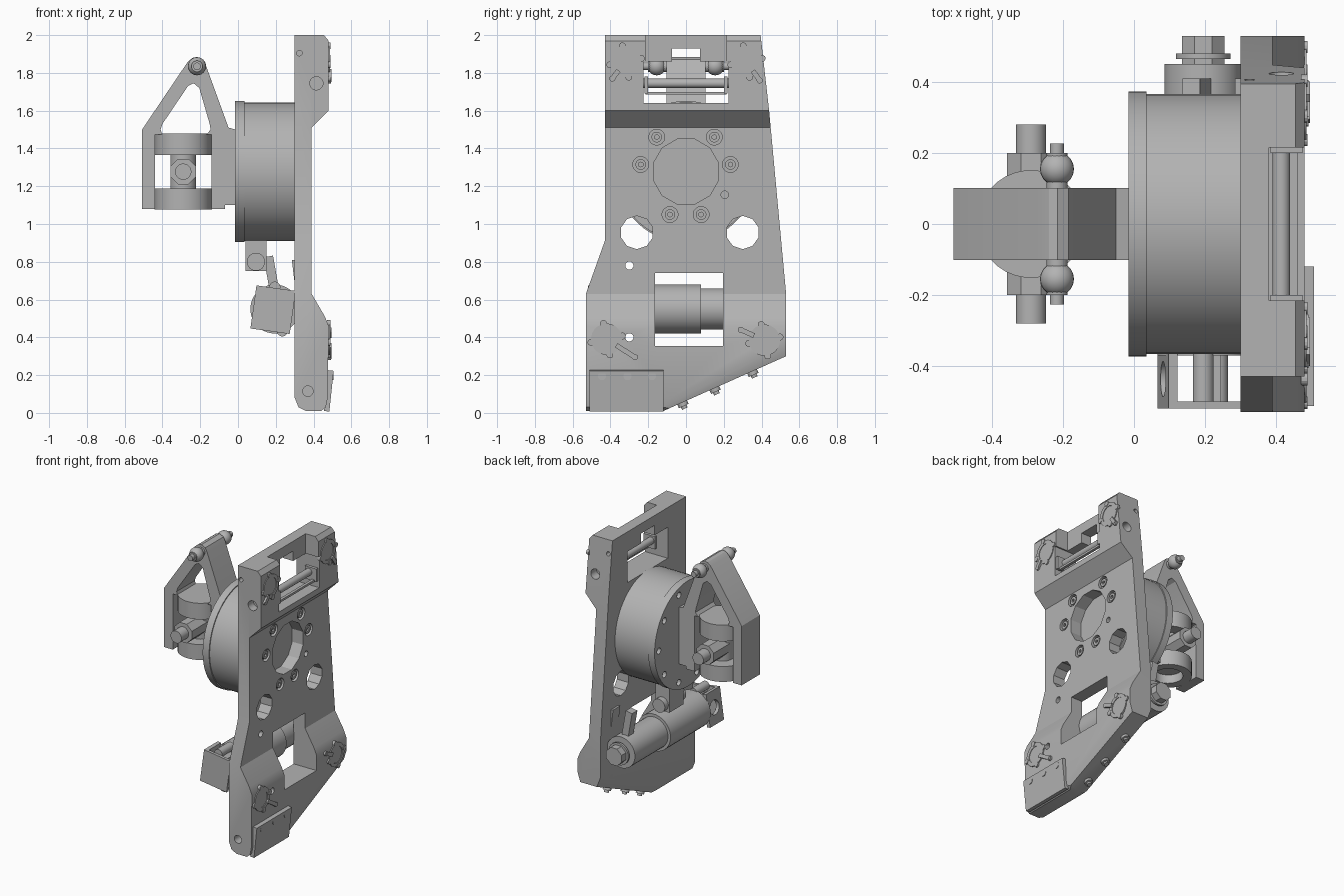
import bpy, bmesh, math
from mathutils import Matrix, Vector

cube = bpy.data.objects.get("Cube")
if cube:
    bpy.data.objects.remove(cube)

metal = bpy.data.materials.new("machined grey")
metal.use_nodes = True
GREY = (0.45, 0.45, 0.45, 1)
metal.diffuse_color = GREY
metal.node_tree.nodes["Principled BSDF"].inputs["Base Color"].default_value = GREY


def place(axis, u, v, w):
    return {"x": (w, u, v), "y": (u, w, v), "z": (u, v, w)}[axis]


def prism(name, pts, axis, a, b):
    """Polygon in the plane across an axis, extruded from a to b."""
    bm = bmesh.new()
    face = bm.faces.new([bm.verts.new(place(axis, u, v, a)) for u, v in pts])
    grown = bmesh.ops.extrude_face_region(bm, geom=[face])["geom"]
    shift = Vector(place(axis, 0, 0, b - a))
    bmesh.ops.translate(bm, vec=shift, verts=[g for g in grown if isinstance(g, bmesh.types.BMVert)])
    bmesh.ops.recalc_face_normals(bm, faces=bm.faces)
    me = bpy.data.meshes.new(name)
    bm.to_mesh(me)
    bm.free()
    me.materials.append(metal)
    ob = bpy.data.objects.new(name, me)
    bpy.context.collection.objects.link(ob)
    return ob


def ring(u, v, r, n):
    return [(u + r * math.cos(math.tau * (i + .5) / n), v + r * math.sin(math.tau * (i + .5) / n))
            for i in range(n)]


def cyl(name, axis, u, v, r, a, b, n=32):
    return prism(name, ring(u, v, r, n), axis, a, b)


def box(name, x, y, z):
    return prism(name, [(x[0], z[0]), (x[1], z[0]), (x[1], z[1]), (x[0], z[1])], "y", *y)


def spin(ob, axis, degrees, pivot):
    p = Vector(pivot)
    ob.data.transform(Matrix.Translation(p) @ Matrix.Rotation(math.radians(degrees), 4, axis)
                      @ Matrix.Translation(-p))
    return ob


def cut(ob, *cutters, op="DIFFERENCE"):
    for c in cutters:
        m = ob.modifiers.new("cut", "BOOLEAN")
        m.operation, m.object, m.solver = op, c, "EXACT"
    dg = bpy.context.evaluated_depsgraph_get()
    me = bpy.data.meshes.new_from_object(ob.evaluated_get(dg))
    ob.modifiers.clear()
    ob.data = me
    for c in cutters:
        bpy.data.objects.remove(c)


# Main plate: side profile trimmed by the face outline
side = [(.30, 2), (.455, 2), (.48, 1.97), (.48, 1.6), (.39, 1.51), (.39, .63), (.46, .51),
        (.48, .46), (.475, .08), (.465, .03), (.44, .01), (.36, .01), (.32, .03), (.30, .08)]
face = [(-.43, 2), (.395, 2), (.44, 1.6), (.53, .63), (.53, .30), (-.12, .01),
        (-.12, -.1), (-.53, -.1), (-.53, .63), (-.43, .91)]
plate = prism("main_plate", side, "y", -.6, .6)
cut(plate, prism("outline", face, "x", .2, .6), op="INTERSECT")

# Plate openings
holes = [box("c", (.2, .6), (-.225, .225), (1.64, 1.86)),
         box("c", (.2, .6), (-.075, .075), (1.8, 1.93)),
         box("c", (.38, .6), (-.215, .215), (1.64, 2.1)),
         box("c", (.2, .6), (-.165, .195), (.355, .74)),
         cyl("c", "x", 0, 1.277, .178, .2, .6, 12),
         cyl("c", "x", -.26, .955, .088, .2, .6, 10),
         cyl("c", "x", .30, .955, .088, .2, .6, 10),
         cyl("c", "x", .205, 1.155, .02, .34, .6, 12),
         cyl("c", "x", -.30, .78, .022, .2, .6, 12),
         cyl("c", "x", -.30, .40, .022, .2, .6, 12)]
bolts = [(-.155, 1.46), (.15, 1.46), (-.24, 1.315), (.235, 1.315), (-.085, 1.05), (.08, 1.05)]
holes += [cyl("c", "x", y, z, .042, .365, .6, 20) for y, z in bolts]
for x, z, r in [(.37, .115, .028), (.415, 1.745, .035), (.325, 1.905, .015)]:
    holes += [cyl("c", "y", x, z, r, -.6, -.37, 16), cyl("c", "y", x, z, r, .36, .6, 16)]
# Rounded slanted lower edge
for x, w in [(.29, .06), (.49, -.05)]:
    c = prism("c", [(x, -.05), (x, .09), (x + w, -.05)], "y", 0, .8)
    spin(c, "X", 24, (0, 0, 0))
    c.data.transform(Matrix.Translation((0, -.12, .01)))
    holes.append(c)
cut(plate, *holes)

for y, z in bolts:
    head = cyl("plate_bolt", "x", y, z, .028, .35, .385, 16)
    cut(head, cyl("c", "x", y, z, .013, .37, .4, 6))

# Rods across the upper notch
cyl("notch_rod", "y", .415, 1.745, .025, -.225, .225, 16)
box("notch_bar", (.44, .46), (-.215, .215), (1.685, 1.70))
for s in (-1, 1):
    box("rod_stop", (.385, .475), (s * .21 - .01, s * .21 + .01), (1.69, 1.78))

# Rotating latches with ears and levers
for y, z, ty, tz in [(-.32, 1.86, -.39, 1.77), (.32, 1.86, .39, 1.76),
                     (-.42, .39, -.27, .295), (.415, .385, .29, .44)]:
    disc = cyl("latch_disc", "x", y, z, .083, .47, .486, 24)
    cut(disc, cyl("c", "x", y, z, .058, .482, .5, 16))
    for k in range(4):
        a = math.tau * k / 4 + .2
        cyl("latch_ear", "x", y + .085 * math.cos(a), z + .085 * math.sin(a), .018, .47, .489, 12)
    d = Vector((ty - y, tz - z)).normalized()
    n = Vector((-d.y, d.x)) * .013
    p, q = Vector((y, z)) + d * .06, Vector((ty, tz))
    prism("latch_lever", [p + n, q + n, q - n, p - n], "x", .47, .495)
    cyl("latch_tip", "x", ty, tz, .016, .47, .492, 12)

# Bolted cover on the lower corner
cover = box("corner_cover", (.465, .495), (-.512, -.12), (.008, .225))
spin(cover, "Y", 6, (.48, 0, .115))
for y in (-.445, -.31, -.18):
    cyl("cover_bolt", "x", y, .195, .022, .47, .505, 14)

# Stub bolts under the slanted edge
for y in (-.02, .15, .35):
    z = .01 + (y + .12) * .446
    for r, a, b in [(.028, -.02, .03), (.016, -.035, 0)]:
        spin(cyl("edge_stub", "z", .37, y, r, z + a, z + b, 14), "X", 24, (.37, y, z))

# Drum with a lip and rim holes
cyl("drum", "x", 0, 1.277, .367, .03, .305, 64)
lip = cyl("drum_lip", "x", 0, 1.277, .374, -.015, .035, 64)
cut(lip, *[cyl("c", "x", .325 * math.cos(k * math.tau / 10), 1.277 + .325 * math.sin(k * math.tau / 10),
               .022, -.1, .01, 12) for k in range(10)])

# Triangular arm with two openings
arm = prism("arm", [(-.508, 1.08), (-.508, 1.5), (-.265, 1.86), (-.24, 1.88), (-.215, 1.885),
                    (-.185, 1.87), (-.17, 1.84), (-.05, 1.51), (-.012, 1.5), (-.012, 1.1),
                    (-.07, 1.1), (-.07, 1.08)], "y", -.102, .102)
cut(arm, prism("c", [(-.40, 1.47), (-.17, 1.47), (-.145, 1.5), (-.15, 1.53), (-.205, 1.72),
                     (-.235, 1.745), (-.265, 1.73), (-.40, 1.53), (-.41, 1.5)], "y", -.3, .3),
    box("c", (-.44, -.14), (-.3, .3), (1, 1.475)))
cyl("upper_disc", "z", -.29, 0, .152, 1.365, 1.48, 32)
lower = cyl("lower_disc", "z", -.29, 0, .152, 1.078, 1.187, 32)
cut(lower, cyl("c", "z", -.29, 0, .095, 1, 1.14, 24))
cyl("cross_block", "y", -.29, 1.277, .073, -.2, .2, 8)
cyl("cross_shaft", "z", -.29, 0, .07, 1.18, 1.37, 16)
cyl("cross_pin", "y", -.29, 1.277, .043, -.28, .28, 24)

# Tip pin with ball joints
cyl("tip_pin", "y", -.217, 1.835, .02, -.227, .227, 16)
for s in (-1, 1):
    bm = bmesh.new()
    bmesh.ops.create_uvsphere(bm, u_segments=20, v_segments=12, radius=.048,
                              matrix=Matrix.Translation((-.217, s * .155, 1.835)))
    me = bpy.data.meshes.new("tip_ball")
    bm.to_mesh(me)
    bm.free()
    me.materials.append(metal)
    bpy.context.collection.objects.link(bpy.data.objects.new("tip_ball", me))
    cyl("tip_collar", "y", -.217, 1.835, .03, s * .10, s * .2, 16)

# Stepped actuator body along y
for name, r, a, b, n in [("actuator_body", .13, -.37, .08, 32), ("actuator_sleeve", .11, .07, .45, 32),
                         ("actuator_cap", .065, .44, .53, 8), ("actuator_washer", .078, .465, .48, 24)]:
    cyl(name, "y", .195, .55, r, a, b, n)

# Tilted end bracket
pivot = (.195, 0, .54)
spin(box("bracket_front", (.08, .29), (-.52, -.5), (.43, .66)), "Y", 8, pivot)
flange = box("bracket_flange", (.08, .105), (-.51, -.365), (.43, .66))
cut(flange, cyl("c", "x", -.437, .545, .05, 0, .2, 20))
spin(flange, "Y", 8, pivot)
box("bracket_web", (.18, .245), (-.51, -.365), (.47, .63))
for x, z in [(.195, .665), (.235, .435)]:
    cyl("bracket_knuckle", "y", x, z, .03, -.5, -.36, 16)

# Hanging mount, links and pins
box("hanger", (.04, .15), (-.03, .13), (.75, .93))
cyl("hanger_pin", "y", .095, .80, .048, -.07, .17, 20)
spin(box("link_bar", (.155, .205), (.35, .41), (.62, .83)), "Y", -10, (.18, 0, .72))
prism("plate_tab", [(.31, .6), (.285, .81), (.31, .81)], "y", .33, .41)

# Smooth shading with sharp edges kept
for ob in bpy.context.scene.objects:
    if ob.type == "MESH":
        ob.select_set(True)
        bpy.context.view_layer.objects.active = ob
bpy.ops.object.shade_smooth_by_angle(angle=math.radians(25))
